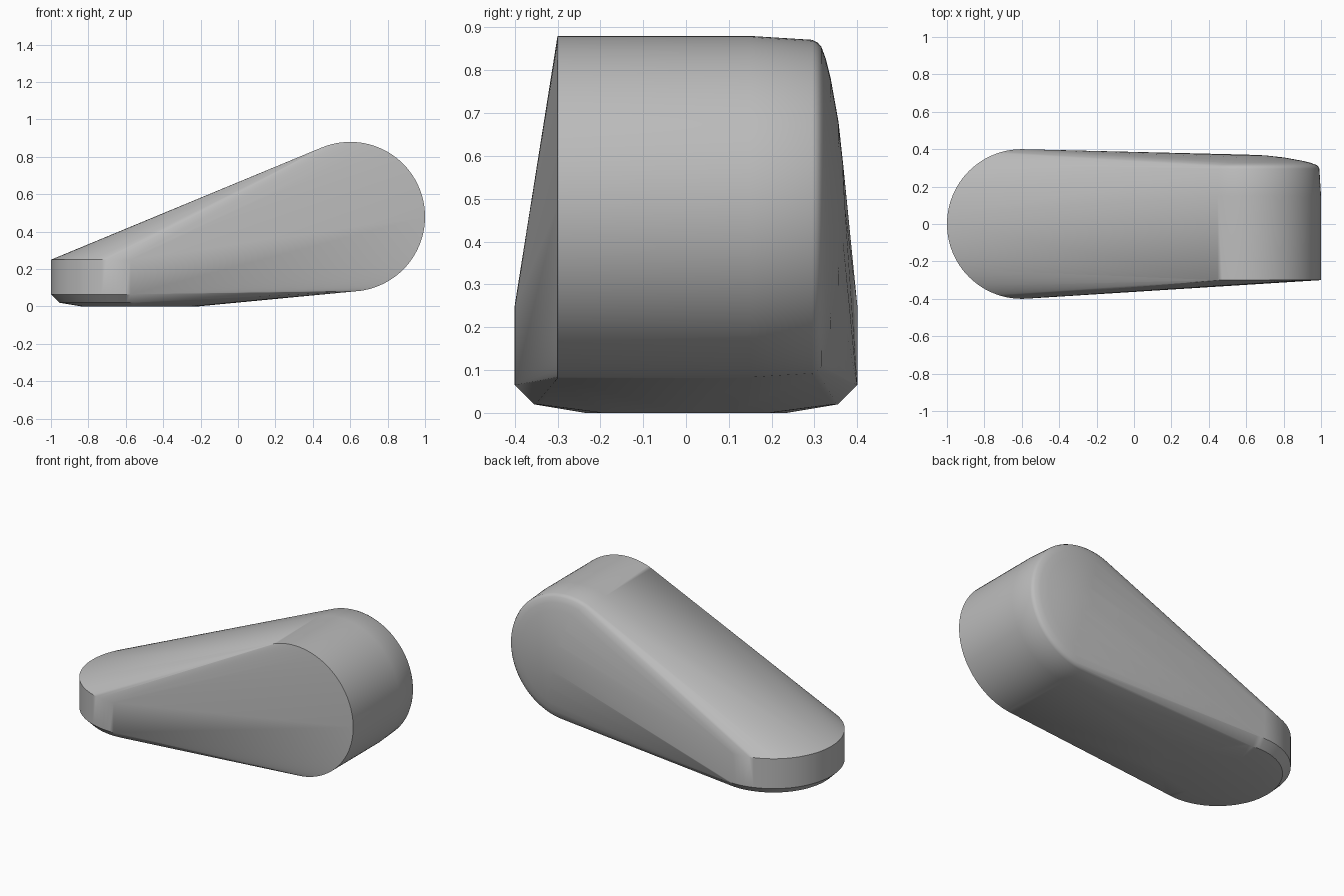
import bpy
import bmesh
import math

cube = bpy.data.objects.get("Cube")
if cube:
    bpy.data.objects.remove(cube)

grey = bpy.data.materials.new("plain grey")
grey.use_nodes = True
colour = (0.5, 0.5, 0.5, 1)
grey.diffuse_color = colour
grey.node_tree.nodes["Principled BSDF"].inputs["Base Color"].default_value = colour

SEGMENTS = 96
bm = bmesh.new()


def ring(radius, place):
    """Add a circle of points; place maps flat offsets to a position."""
    for i in range(SEGMENTS):
        a = 2 * math.pi * i / SEGMENTS
        bm.verts.new(place(radius * math.cos(a), radius * math.sin(a)))


# Low toe: upright disc with a chamfered underside
for radius, z in [(0.4, 0.25), (0.4, 0.065), (0.355, 0.02), (0.235, 0)]:
    ring(radius, lambda u, v: (-0.6 + u, v, z))
ring(0.2, lambda u, v: (-0.42 + u, v, 0))

# Tall heel: cross-lying drum, flat in front and gently domed at the back
drum = [(0.4, -0.3), (0.4, 0.15), (0.391, 0.295), (0.385, 0.307), (0.375, 0.316),
        (0.345, 0.327), (0.3, 0.338), (0.2, 0.356), (0.1, 0.367)]
for radius, y in drum:
    ring(radius, lambda u, v: (0.6 + u, y, 0.48 + v))
bm.verts.new((0.6, 0.371, 0.48))

# Stretch one skin around both ends
hull = bmesh.ops.convex_hull(bm, input=bm.verts[:])
loose = {v for v in hull["geom_interior"] + hull["geom_unused"]
         if isinstance(v, bmesh.types.BMVert)}
bmesh.ops.delete(bm, geom=list(loose), context="VERTS")
bmesh.ops.dissolve_limit(bm, angle_limit=math.radians(0.1),
                         verts=bm.verts[:], edges=bm.edges[:])
bmesh.ops.recalc_face_normals(bm, faces=bm.faces[:])

mesh = bpy.data.meshes.new("tapered_body")
bm.to_mesh(mesh)
bm.free()
mesh.materials.append(grey)
body = bpy.data.objects.new("tapered_body", mesh)
bpy.context.collection.objects.link(body)

bpy.ops.object.select_all(action="DESELECT")
body.select_set(True)
bpy.context.view_layer.objects.active = body
bpy.ops.object.shade_smooth_by_angle(angle=math.radians(30))
